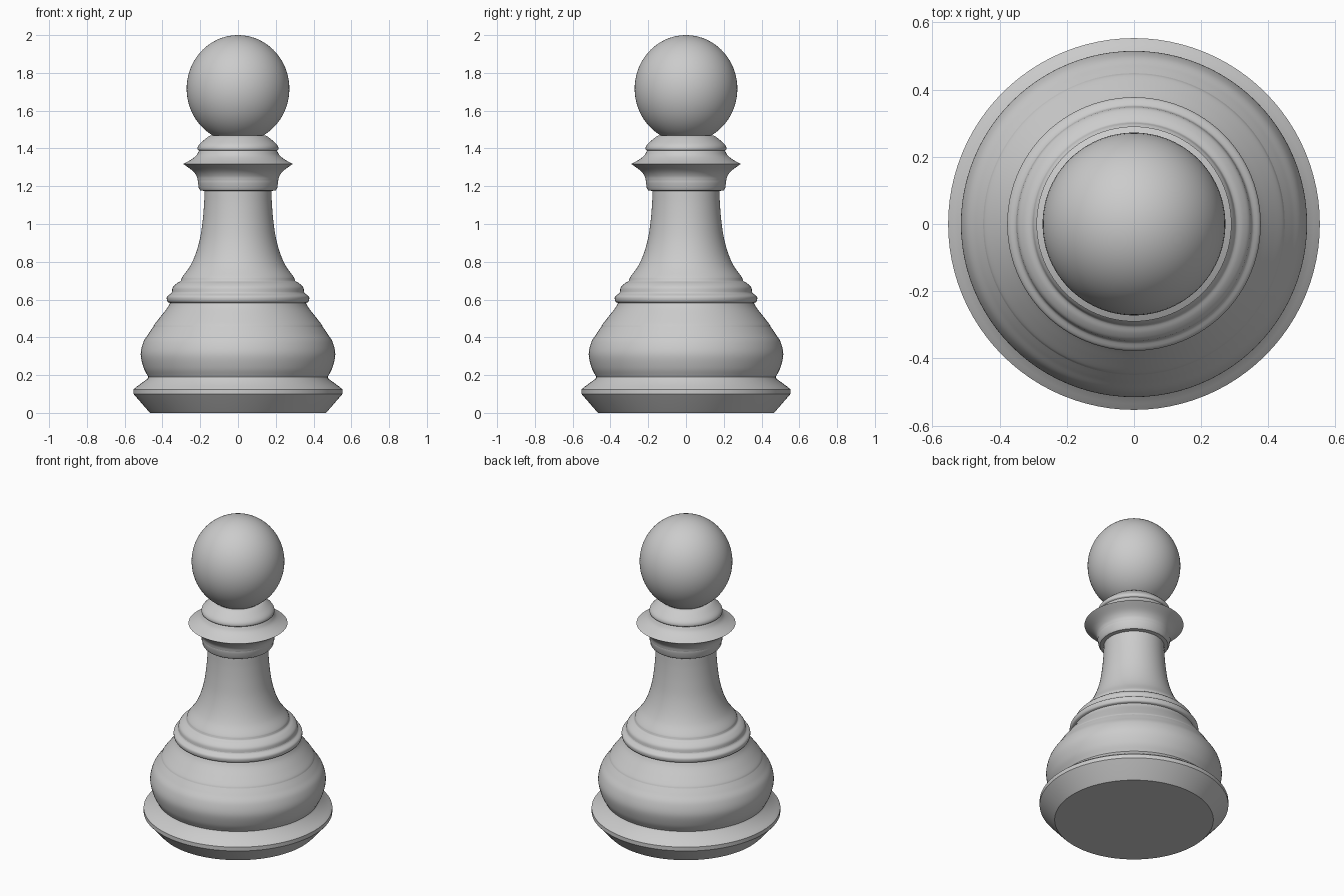
import bpy
import bmesh
import math
from mathutils import Vector

default_cube = bpy.data.objects.get("Cube")
if default_cube:
    bpy.data.objects.remove(default_cube, do_unlink=True)

SEGMENTS = 96

# Single plain grey finish
grey = bpy.data.materials.new("plain_grey")
grey.use_nodes = True
grey.diffuse_color = (0.6, 0.6, 0.6, 1)
grey.node_tree.nodes["Principled BSDF"].inputs["Base Color"].default_value = grey.diffuse_color


def smooth_curve(points, steps=6):
    """Catmull-Rom curve through (radius, height) points."""
    pts = [Vector(p) for p in points]
    pts = [2 * pts[0] - pts[1]] + pts + [2 * pts[-1] - pts[-2]]
    result = []
    for a, b, c, d in zip(pts, pts[1:], pts[2:], pts[3:]):
        for i in range(steps):
            t = i / steps
            result.append(0.5 * (2 * b + (c - a) * t + (2 * a - 5 * b + 4 * c - d) * t * t
                                 + (3 * b - a - 3 * c + d) * t ** 3))
    result.append(pts[-2])
    return [tuple(p) for p in result]


def lathe(name, profile):
    """Turn a bottom-to-top (radius, height) profile around the z axis."""
    bm = bmesh.new()
    rings = []
    for radius, height in profile:
        ring = []
        for i in range(SEGMENTS):
            angle = math.tau * i / SEGMENTS
            ring.append(bm.verts.new((radius * math.cos(angle), radius * math.sin(angle), height)))
        rings.append(ring)
    for low, high in zip(rings, rings[1:]):
        for i in range(SEGMENTS):
            j = (i + 1) % SEGMENTS
            bm.faces.new((low[i], low[j], high[j], high[i]))
    bmesh.ops.remove_doubles(bm, verts=bm.verts[:], dist=0.00001)
    mesh = bpy.data.meshes.new(name)
    bm.to_mesh(mesh)
    bm.free()
    mesh.materials.append(grey)
    part = bpy.data.objects.new(name, mesh)
    bpy.context.collection.objects.link(part)
    bpy.ops.object.select_all(action="DESELECT")
    part.select_set(True)
    bpy.context.view_layer.objects.active = part
    bpy.ops.object.shade_smooth_by_angle(angle=math.radians(30))
    return part


# Foot with bevelled rim and closed underside
lathe("foot", [(0, 0), (0.465, 0), (0.475, 0.01), (0.553, 0.1), (0.553, 0.125),
               (0.535, 0.14), (0.48, 0.18), (0.475, 0.19)])

# Rounded bulb, then the shoulder that slopes in above it
lathe("bulb", smooth_curve([(0.475, 0.19), (0.5, 0.24), (0.515, 0.31), (0.501, 0.375),
                            (0.473, 0.42), (0.449, 0.455)]))
lathe("shoulder", smooth_curve([(0.449, 0.455), (0.441, 0.47), (0.41, 0.51),
                                (0.375, 0.555), (0.36, 0.582)]))

# Stacked rings above the shoulder
lathe("lower_ring", smooth_curve([(0.36, 0.582), (0.374, 0.59), (0.376, 0.615),
                                  (0.355, 0.632), (0.35, 0.64)], 4))
lathe("upper_ring", smooth_curve([(0.35, 0.64), (0.345, 0.665), (0.325, 0.685),
                                  (0.305, 0.697), (0.3, 0.707)], 4))

# Tapering stem
lathe("stem", smooth_curve([(0.3, 0.707), (0.293, 0.722), (0.255, 0.775), (0.225, 0.84),
                            (0.202, 0.92), (0.188, 1.01), (0.18, 1.1), (0.177, 1.175)]))

# Collar: small band, flared disc with a sharp rim, and neck
lathe("collar_band", [(0.177, 1.175), (0.2, 1.178), (0.208, 1.19), (0.209, 1.205),
                      (0.213, 1.215), (0.213, 1.23)])
lathe("collar_underside", smooth_curve([(0.213, 1.23), (0.22, 1.255), (0.242, 1.283),
                                        (0.29, 1.318)]))
lathe("collar_top", smooth_curve([(0.29, 1.318), (0.25, 1.34), (0.222, 1.362), (0.206, 1.388)]))
lathe("neck", smooth_curve([(0.206, 1.388), (0.214, 1.396), (0.21, 1.414), (0.19, 1.436),
                            (0.15, 1.467), (0.125, 1.467)], 4))

# Slightly tall ball head
head = []
for step in range(33):
    angle = math.radians(-63 + 153 * step / 32)
    head.append((0.272 * math.cos(angle), 1.716 + 0.284 * math.sin(angle)))
head[-1] = (0, 2)
lathe("ball_head", head)
